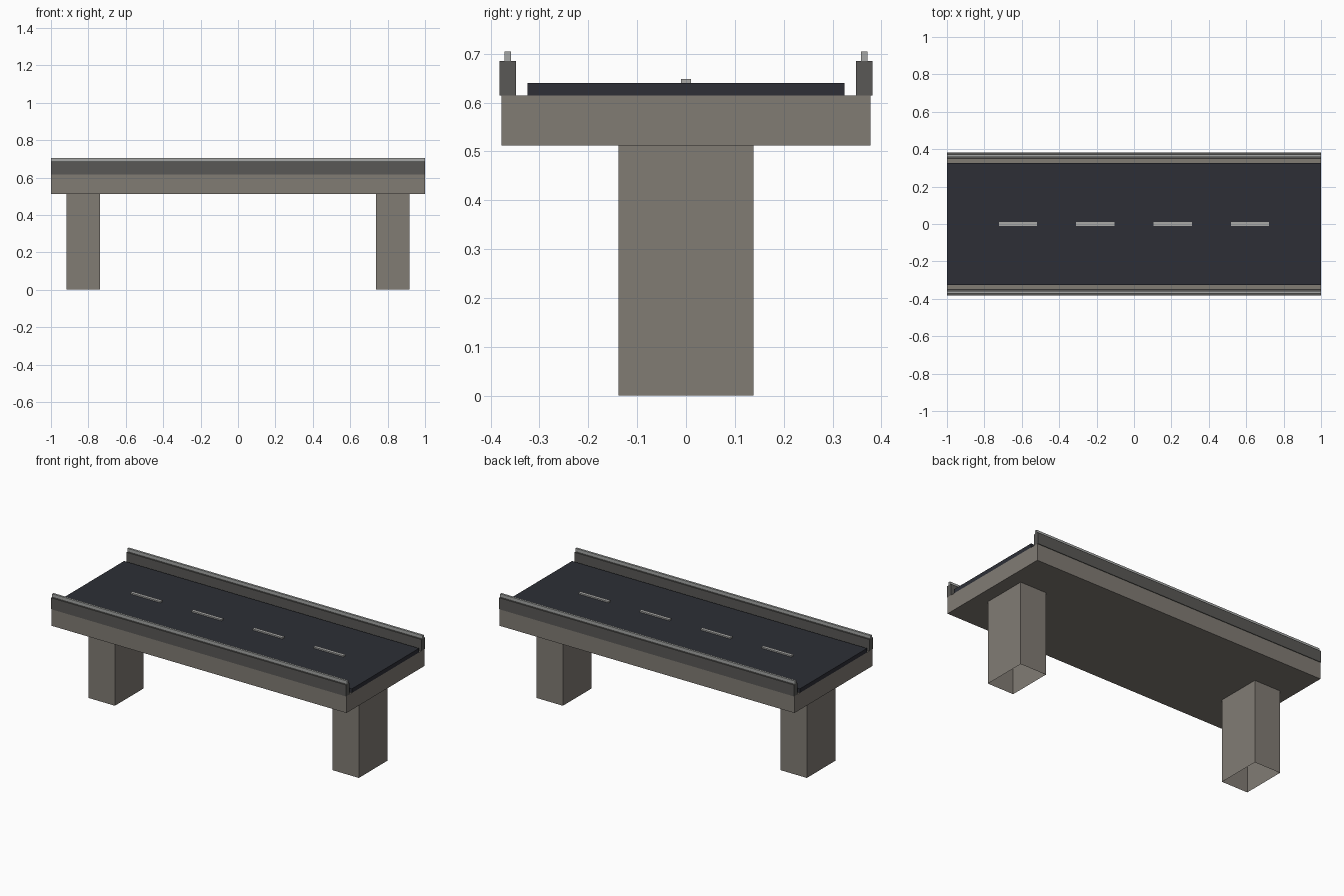
import bpy, bmesh
from mathutils import Matrix, Vector

if "Cube" in bpy.data.objects:
    bpy.data.objects.remove(bpy.data.objects["Cube"])


def material(name, rgb):
    m = bpy.data.materials.new(name)
    m.diffuse_color = (*rgb, 1)
    m.use_nodes = True
    m.node_tree.nodes["Principled BSDF"].inputs["Base Color"].default_value = m.diffuse_color
    return m


concrete = material("concrete", (0.22, 0.20, 0.175))
dark_concrete = material("dark_concrete", (0.10, 0.098, 0.093))
asphalt = material("asphalt", (0.026, 0.028, 0.037))
pale_metal = material("pale_metal", (0.38, 0.39, 0.38))
paint = material("paint", (0.40, 0.40, 0.39))


def box(name, x, y, z, mat, open_bottom=False):
    """Box from (min, max) ranges on each axis."""
    size = Vector((x[1] - x[0], y[1] - y[0], z[1] - z[0]))
    centre = Vector((sum(x) / 2, sum(y) / 2, sum(z) / 2))
    bm = bmesh.new()
    bmesh.ops.create_cube(bm, size=1, matrix=Matrix.Diagonal((*size, 1)))
    if open_bottom:
        bm.normal_update()
        low = [f for f in bm.faces if f.normal.z < -0.5]
        bmesh.ops.delete(bm, geom=low, context="FACES")
    mesh = bpy.data.meshes.new(name)
    bm.to_mesh(mesh)
    bm.free()
    mesh.materials.append(mat)
    obj = bpy.data.objects.new(name, mesh)
    obj.location = centre
    bpy.context.collection.objects.link(obj)
    return obj


LENGTH = (-1, 1)
DECK_LOW, DECK_TOP, ROAD_TOP, WALL_TOP, RAIL_TOP = 0.512, 0.615, 0.64, 0.685, 0.705

# Deck slab and road surface
box("deck", LENGTH, (-0.378, 0.378), (DECK_LOW, DECK_TOP), concrete)
box("road_surface", LENGTH, (-0.325, 0.325), (DECK_TOP, ROAD_TOP), asphalt)

# Piers, hollow at the foot
for side, cx in (("left", -0.827), ("right", 0.827)):
    box(f"{side}_pier", (cx - 0.089, cx + 0.089), (-0.138, 0.138),
        (0, DECK_LOW), concrete, open_bottom=True)

# Side walls with a thin rail on top
for side, cy in (("front", -0.365), ("back", 0.365)):
    box(f"{side}_parapet", LENGTH, (cy - 0.017, cy + 0.017), (DECK_TOP, WALL_TOP), dark_concrete)
    box(f"{side}_rail", LENGTH, (cy - 0.0065, cy + 0.0065), (WALL_TOP, RAIL_TOP), pale_metal)

# Dashed centre line
for i in range(4):
    cx = (i - 1.5) * 0.414
    box(f"lane_dash_{i + 1}", (cx - 0.102, cx + 0.102), (-0.01, 0.01),
        (ROAD_TOP, 0.648), paint)
